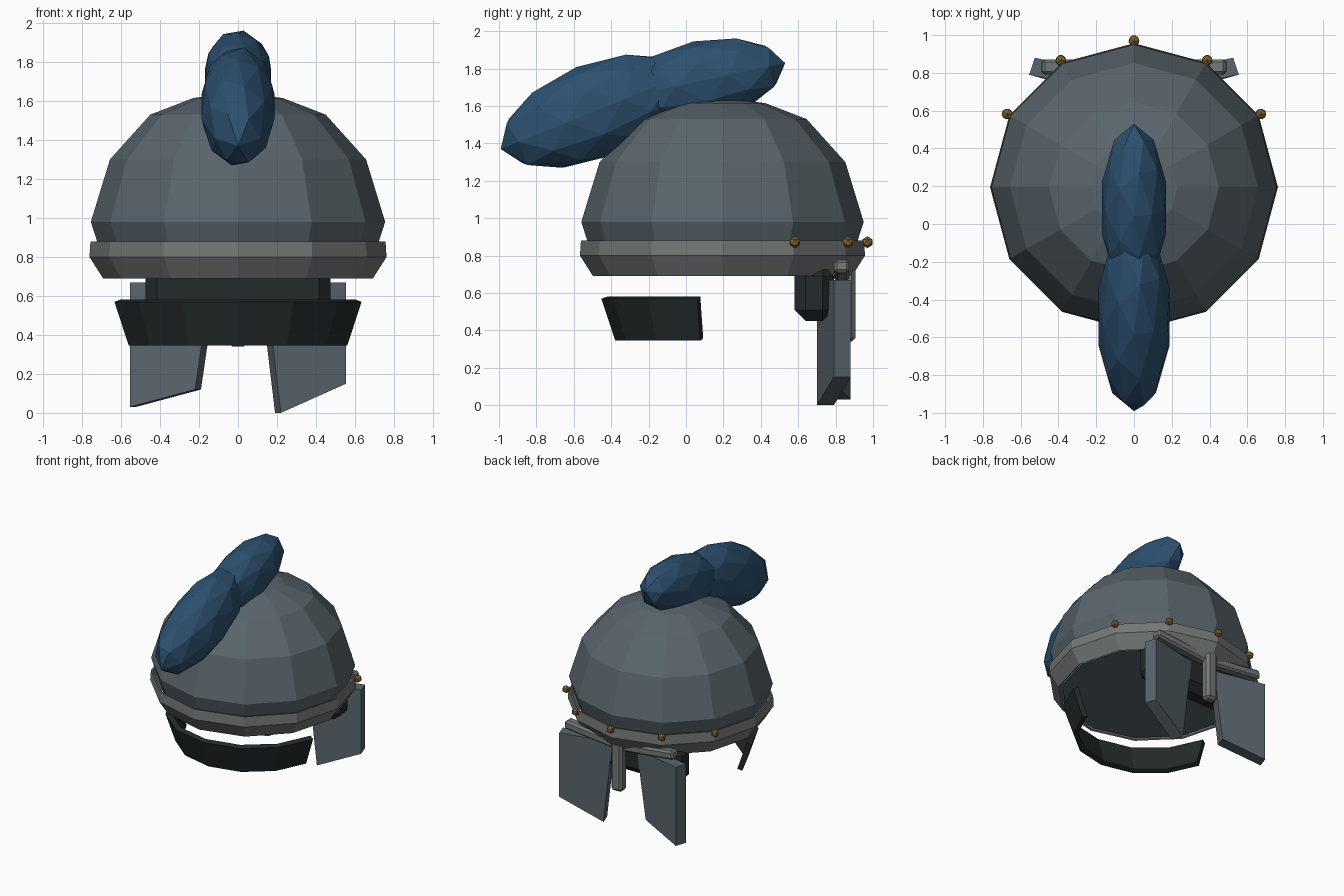
import bpy, bmesh
from math import sin, cos, pi, radians
from mathutils import Matrix, Vector

if "Cube" in bpy.data.objects:
    bpy.data.objects.remove(bpy.data.objects["Cube"])

CY = 0.195  # helmet axis


def material(name, rgb):
    m = bpy.data.materials.new(name)
    m.diffuse_color = (*rgb, 1)
    m.use_nodes = True
    m.node_tree.nodes["Principled BSDF"].inputs["Base Color"].default_value = m.diffuse_color
    return m


STEEL = material("steel", (0.10, 0.13, 0.15))
TRIM = material("trim", (0.17, 0.19, 0.18))
DARK = material("dark", (0.018, 0.024, 0.025))
BLUE = material("blue", (0.025, 0.08, 0.16))
BRASS = material("brass", (0.25, 0.14, 0.03))


def finish(name, bm, mat):
    bmesh.ops.recalc_face_normals(bm, faces=bm.faces)
    me = bpy.data.meshes.new(name)
    bm.to_mesh(me)
    bm.free()
    me.materials.append(mat)
    ob = bpy.data.objects.new(name, me)
    bpy.context.collection.objects.link(ob)
    return ob


def rings(profile, angles, closed):
    """Sweep (radius, z) points round the helmet axis."""
    bm = bmesh.new()
    rows = [[bm.verts.new((r * cos(a), CY + r * sin(a), z)) for a in angles]
            for r, z in profile]
    n = len(angles)
    for lo, hi in zip(rows, rows[1:]):
        for i in range(n if closed else n - 1):
            j = (i + 1) % n
            bm.faces.new((lo[i], lo[j], hi[j], hi[i]))
    return bm, rows


def thicken(ob, t):
    mod = ob.modifiers.new("thickness", 'SOLIDIFY')
    mod.thickness = t
    mod.offset = -1


def box(name, size, loc, mat, bevel, tilt=0):
    bm = bmesh.new()
    m = Matrix.Translation(loc) @ Matrix.Rotation(tilt, 4, 'Y') @ Matrix.Diagonal((*size, 1))
    bmesh.ops.create_cube(bm, size=1, matrix=m)
    bmesh.ops.bevel(bm, geom=bm.edges[:], offset=bevel, segments=1, affect='EDGES')
    return finish(name, bm, mat)


def ball(name, sub, radii, loc, mat, tilt=0):
    bm = bmesh.new()
    m = Matrix.Translation(loc) @ Matrix.Rotation(tilt, 4, 'X') @ Matrix.Diagonal((*radii, 1))
    bmesh.ops.create_icosphere(bm, subdivisions=sub, radius=1, matrix=m)
    return finish(name, bm, mat)


round12 = [i * pi / 6 for i in range(12)]

# Dome with apex and closed underside
bm, rows = rings([(0.665, 0.70), (0.755, 0.98), (0.657, 1.30), (0.45, 1.53), (0.23, 1.615)],
                 round12, True)
apex = bm.verts.new((0, CY, 1.645))
for i in range(12):
    bm.faces.new((rows[-1][i], rows[-1][(i + 1) % 12], apex))
bm.faces.new(rows[0])
finish("dome", bm, STEEL)

# Rim band, standing slightly off the dome
bm, rows = rings([(0.692, 0.69), (0.762, 0.80), (0.757, 0.88)], round12, True)
thicken(finish("rim_band", bm, TRIM), 0.012)

# Neck guard arc
a0, a1 = radians(192), radians(348)
bm, rows = rings([(0.573, 0.345), (0.648, 0.57)],
                 [a0 + (a1 - a0) * i / 6 for i in range(7)], False)
guard = finish("neck_guard", bm, DARK)
# make normals point outward so the thickness goes inward
if guard.data.polygons[2].normal.y > 0:
    guard.data.flip_normals()
thicken(guard, 0.04)

# Studs on the rim
for k in range(1, 6):
    a = k * pi / 6
    ball("stud", 1, (0.032,) * 3, (0.775 * cos(a), CY + 0.775 * sin(a), 0.872), BRASS)

# Crest, two overlapping lobes
ball("crest_long_lobe", 2, (0.197, 0.54, 0.255), (0, -0.49, 1.572), BLUE, radians(22))
ball("crest_short_lobe", 2, (0.178, 0.455, 0.215), (0, 0.085, 1.735), BLUE, radians(12))

# Dark face lining
box("face_lining", (0.95, 0.21, 0.30), (0, 0.685, 0.60), DARK, 0.06)

# Cheek plates, with differently slanted lower edges
for side, z_out, z_in in ((1, 0.15, 0.0), (-1, 0.03, 0.12)):
    outline = [(0.555, 0.79, 0.67), (0.555, 0.79, z_out),
               (0.22, 0.70, z_in), (0.14, 0.70, 0.67)]
    bm = bmesh.new()
    front = bm.faces.new([bm.verts.new((side * x, y, z)) for x, y, z in outline])
    ext = bmesh.ops.extrude_face_region(bm, geom=[front], use_keep_orig=True)
    moved = [g for g in ext["geom"] if isinstance(g, bmesh.types.BMVert)]
    bmesh.ops.translate(bm, verts=moved, vec=Vector((-0.03 * side, 0.09, 0)))
    finish("cheek_plate", bm, STEEL)

# Nose guard and brow bars
box("nose_guard", (0.10, 0.08, 0.40), (0, 0.866, 0.54), TRIM, 0.02)
for side in (1, -1):
    box("brow_bar", (0.47, 0.08, 0.07), (0.255 * side, 0.832, 0.72), TRIM, 0.015,
        -side * radians(6))
